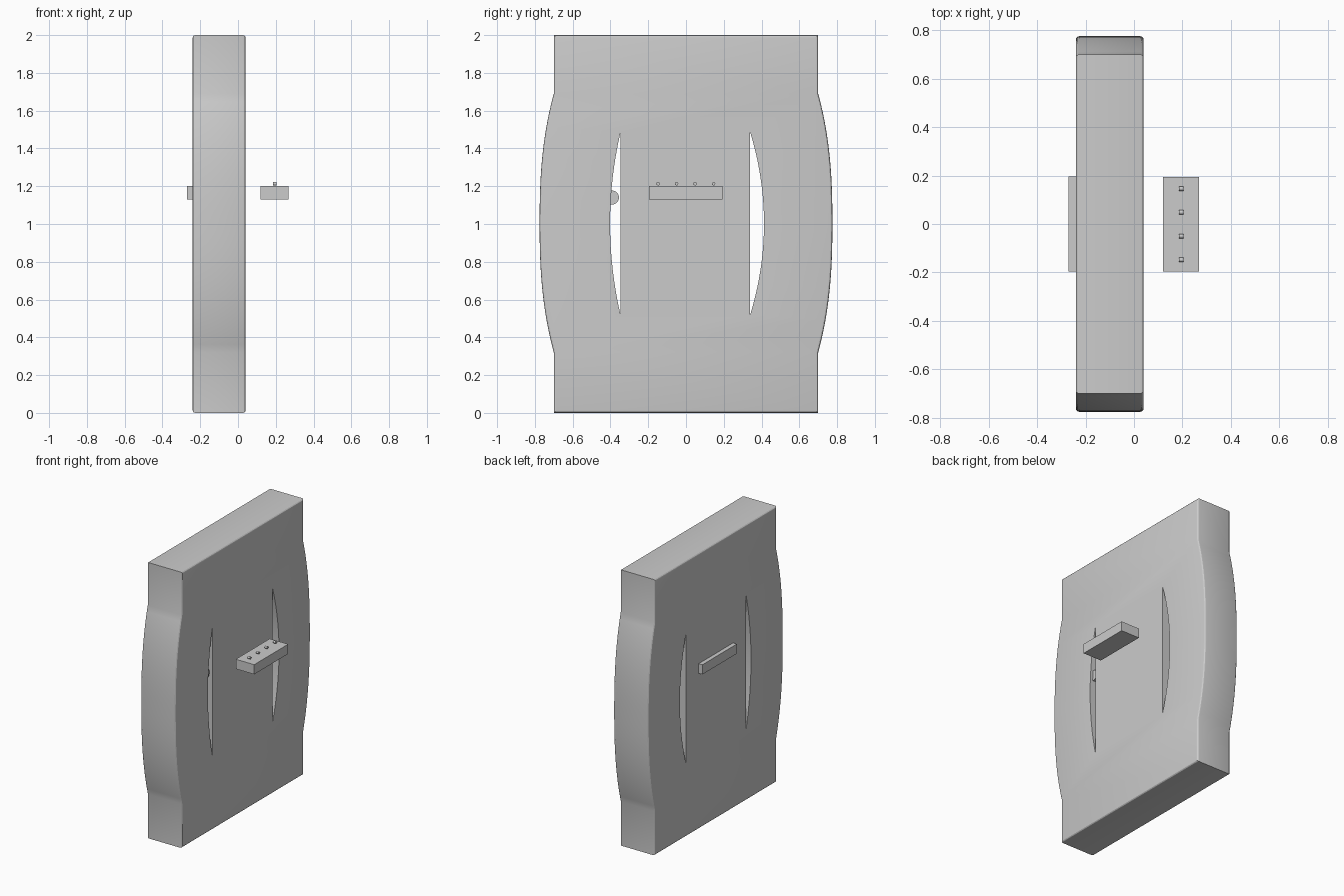
import bpy, bmesh, math
from mathutils import Matrix

old = bpy.data.objects.get("Cube")
if old:
    bpy.data.objects.remove(old, do_unlink=True)

grey = bpy.data.materials.new("light grey")
grey.use_nodes = True
COLOUR = (0.6, 0.6, 0.6, 1)
grey.diffuse_color = COLOUR
for node in grey.node_tree.nodes:
    if node.type == 'BSDF_PRINCIPLED':
        node.inputs["Base Color"].default_value = COLOUR


def add_object(name, bm):
    mesh = bpy.data.meshes.new(name)
    bmesh.ops.recalc_face_normals(bm, faces=bm.faces[:])
    bm.to_mesh(mesh)
    bm.free()
    mesh.materials.append(grey)
    obj = bpy.data.objects.new(name, mesh)
    bpy.context.collection.objects.link(obj)
    return obj


def smooth(obj, angle):
    bpy.ops.object.select_all(action='DESELECT')
    obj.select_set(True)
    bpy.context.view_layer.objects.active = obj
    bpy.ops.object.shade_smooth_by_angle(angle=math.radians(angle))


def bow(y, depth, z0, z1, power, steps=32):
    """Bowed line from z0 up to z1, swelling from y by depth."""
    ts = [2 * i / steps - 1 for i in range(steps + 1)]
    return [(y + depth * (1 - abs(t) ** power), z0 + (t + 1) / 2 * (z1 - z0)) for t in ts]


def extrude_profile(name, points, x0, x1, bevel=0):
    """Extrude a y-z outline along x and round its two rims."""
    bm = bmesh.new()
    face = bm.faces.new([bm.verts.new((x0, y, z)) for y, z in points])
    new = bmesh.ops.extrude_face_region(bm, geom=[face])["geom"]
    bmesh.ops.translate(bm, vec=(x1 - x0, 0, 0),
                        verts=[v for v in new if isinstance(v, bmesh.types.BMVert)])
    if bevel:
        rims = [e for e in bm.edges if abs(e.verts[0].co.x - e.verts[1].co.x) < 1e-5]
        bmesh.ops.bevel(bm, geom=rims, offset=bevel, segments=3, profile=0.5, affect='EDGES')
    return add_object(name, bm)


def add_box(name, lo, hi):
    bm = bmesh.new()
    bmesh.ops.create_cube(bm, size=1)
    for v in bm.verts:
        v.co = [a + (c + 0.5) * (b - a) for a, b, c in zip(lo, hi, v.co)]
    return add_object(name, bm)


def add_rod(name, x, y, z, radius, length, sides):
    bm = bmesh.new()
    bmesh.ops.create_cone(bm, cap_ends=True, segments=sides, radius1=radius,
                          radius2=radius, depth=length,
                          matrix=Matrix.Translation((x, y, z)) @ Matrix.Rotation(math.pi / 2, 4, 'Y'))
    obj = add_object(name, bm)
    smooth(obj, 35)
    return obj


# Slab with bowed sides
right_side = bow(0.70, 0.075, 0.32, 1.69, 2.5)
left_side = [(-y, z) for y, z in reversed(right_side)]
outline = [(-0.70, 0), (0.70, 0)] + right_side + [(0.70, 2), (-0.70, 2)] + left_side
slab = extrude_profile("shield_slab", outline, -0.24, 0.04, 0.014)

# Curved slots cut through the slab
cutters = []
for y, depth in ((0.34, 0.073), (-0.347, -0.055)):
    cutter = extrude_profile("slot_cutter", bow(y, depth, 0.52, 1.485, 2), -0.5, 0.5)
    cutter.hide_render = True
    cut = slab.modifiers.new("slot", 'BOOLEAN')
    cut.object = cutter
    cut.operation = 'DIFFERENCE'
    cut.solver = 'EXACT'
    cutters.append(cutter)
bpy.context.view_layer.update()
graph = bpy.context.evaluated_depsgraph_get()
slab_mesh = bpy.data.meshes.new_from_object(slab.evaluated_get(graph))
slab.modifiers.clear()
slab.data = slab_mesh
for cutter in cutters:
    bpy.data.objects.remove(cutter, do_unlink=True)
smooth(slab, 20)

# Handle bar, and the matching bar set into the other face
add_box("handle_bar", (0.12, -0.197, 1.13), (0.268, 0.193, 1.2))
add_box("rear_bar", (-0.27, -0.197, 1.13), (-0.12, 0.197, 1.2))

# Row of small rods along the top of the handle
for i in range(4):
    add_rod("handle_stud", 0.195, -0.148 + 0.098 * i, 1.213, 0.009, 0.018, 16)

# Peg in the slot wall
add_rod("slot_peg", -0.03, -0.392, 1.14, 0.037, 0.1, 24)
